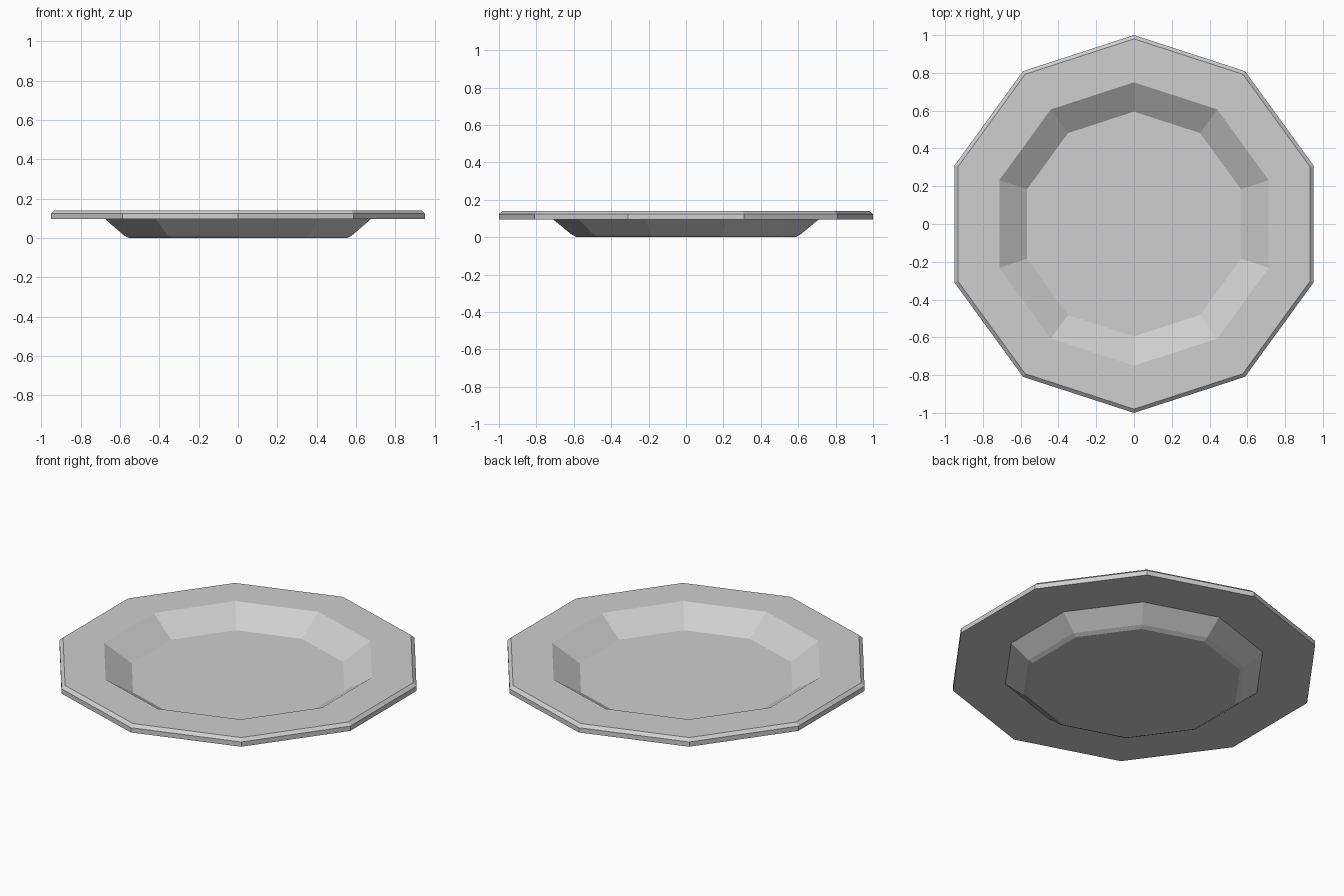
import bpy, bmesh, math

# Remove the default cube
cube = bpy.data.objects.get("Cube")
if cube:
    bpy.data.objects.remove(cube, do_unlink=True)


def make_material(name, color):
    mat = bpy.data.materials.new(name)
    mat.use_nodes = True
    mat.diffuse_color = color
    mat.node_tree.nodes["Principled BSDF"].inputs["Base Color"].default_value = color
    return mat


def lathe(name, profile, sides, mat):
    """Closed faceted solid from (radius, height) rings, capped at both ends."""
    bm = bmesh.new()
    rings = []
    for r, z in profile:
        angles = [math.pi / 2 + math.tau * i / sides for i in range(sides)]
        rings.append([bm.verts.new((r * math.cos(a), r * math.sin(a), z)) for a in angles])
    for low, high in zip(rings, rings[1:]):
        for i in range(sides):
            j = (i + 1) % sides
            bm.faces.new((low[i], low[j], high[j], high[i]))
    bm.faces.new(rings[0][::-1])
    bm.faces.new(rings[-1])
    bmesh.ops.recalc_face_normals(bm, faces=bm.faces)
    mesh = bpy.data.meshes.new(name)
    bm.to_mesh(mesh)
    bm.free()
    mesh.materials.append(mat)
    obj = bpy.data.objects.new(name, mesh)
    bpy.context.collection.objects.link(obj)
    return obj


light_grey = make_material("light grey", (0.62, 0.62, 0.62, 1))

# Plate section: foot, sloped underside, flat rim with chamfered edge, well, floor
plate_profile = [
    (0.585, 0.0), (0.61, 0.013), (0.71, 0.095),
    (1.0, 0.095), (1.0, 0.123), (0.98, 0.14),
    (0.75, 0.14), (0.595, 0.04),
]
lathe("plate", plate_profile, 10, light_grey)
